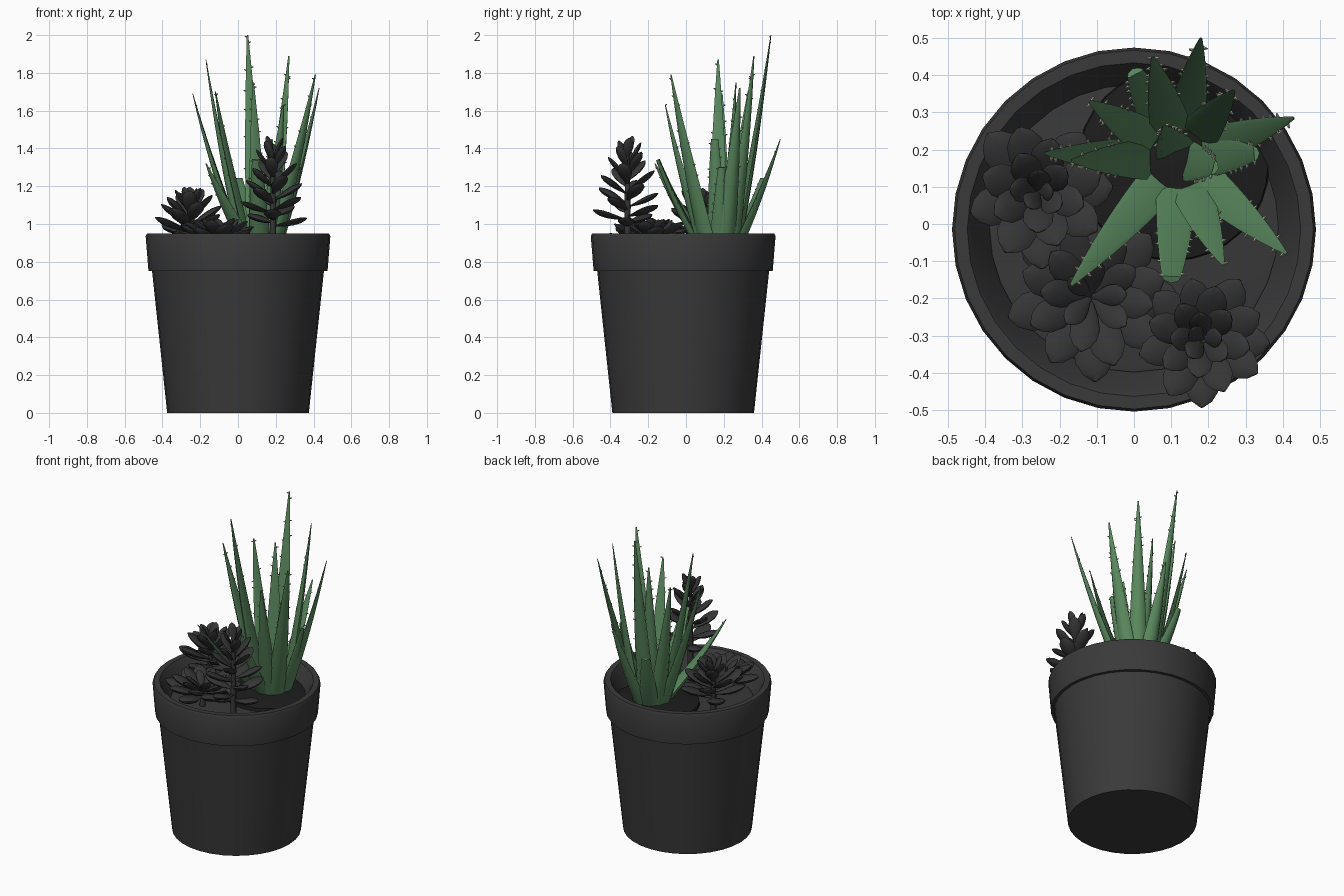
import bpy, bmesh, math, random
from mathutils import Vector

if "Cube" in bpy.data.objects:
    bpy.data.objects.remove(bpy.data.objects["Cube"])

random.seed(4)


def material(name, c):
    m = bpy.data.materials.new(name)
    m.diffuse_color = (*c, 1)
    m.use_nodes = True
    m.node_tree.nodes["Principled BSDF"].inputs["Base Color"].default_value = m.diffuse_color
    return m


POT = material("charcoal pot", (0.042, 0.042, 0.042))
SOIL = material("dark soil", (0.04, 0.04, 0.04))
MOUND = material("darker soil", (0.012, 0.012, 0.012))
DARK = material("black succulent", (0.036, 0.036, 0.037))
GREEN = material("aloe green", (0.1, 0.245, 0.11))
SPINE = material("pale spine", (0.42, 0.42, 0.33))


def finish(bm, name, mat, angle=40):
    bmesh.ops.recalc_face_normals(bm, faces=bm.faces)
    me = bpy.data.meshes.new(name)
    bm.to_mesh(me)
    bm.free()
    me.materials.append(mat)
    ob = bpy.data.objects.new(name, me)
    bpy.context.collection.objects.link(ob)
    bpy.ops.object.select_all(action='DESELECT')
    ob.select_set(True)
    bpy.context.view_layer.objects.active = ob
    bpy.ops.object.shade_smooth_by_angle(angle=math.radians(angle))
    return ob


def skin(bm, rings):
    """Join rings of points into a closed, capped tube."""
    vs = [[bm.verts.new(p) for p in r] for r in rings]
    n = len(vs[0])
    for a, b in zip(vs, vs[1:]):
        for i in range(n):
            j = (i + 1) % n
            bm.faces.new((a[i], a[j], b[j], b[i]))
    bm.faces.new(vs[0][::-1])
    bm.faces.new(vs[-1])


def lathe(name, profile, centre, mat, n=32):
    bm = bmesh.new()
    cx, cy = centre
    ang = [2 * math.pi * i / n for i in range(n)]
    skin(bm, [[(cx + r * math.cos(a), cy + r * math.sin(a), z) for a in ang]
              for r, z in profile])
    return finish(bm, name, mat)


def blade(bm, path, widths, thick, side, n=8, cup=0.0):
    """Sweep a flattened oval along a path; cup curls the edges upwards."""
    rings = []
    for i, p in enumerate(path):
        d = (path[min(i + 1, len(path) - 1)] - path[max(i - 1, 0)]).normalized()
        up = d.cross(side).normalized()
        up = up if up.z >= 0 else -up
        ring = []
        for k in range(n):
            a = 2 * math.pi * k / n
            c = math.cos(a)
            ring.append(p + side * (c * widths[i])
                        + up * (math.sin(a) * thick[i] + cup * widths[i] * c * c))
        rings.append(ring)
    skin(bm, rings)


# pot with overhanging rim, hollow above the soil
lathe("pot", [(0.375, 0), (0.455, 0.75), (0.474, 0.75), (0.489, 0.935), (0.482, 0.95),
              (0.448, 0.95), (0.434, 0.93), (0.37, 0.78)], (0, -0.015), POT)
lathe("soil", [(0.36, 0.79), (0.388, 0.825), (0.37, 0.828), (0.02, 0.83)], (0, -0.01), SOIL)
lathe("soil_mound", [(0.26, 0.82), (0.255, 0.85), (0.14, 0.87), (0.02, 0.875)],
      (0.105, 0.16), MOUND)


# dark rosettes: spoon leaves spiralling up a stem
SPOON = [(0, .2), (.15, .32), (.35, .72), (.58, 1), (.78, .95), (.92, .6), (1, .1)]


def rosette(name, x, y, z0, h, count, len0, len1, tilt0, tilt1, width, power):
    bm = bmesh.new()
    base = Vector((x, y, 0))
    for i in range(count):
        t = i / (count - 1)
        a = i * 2.39996 + random.uniform(-.12, .12)
        length = (len0 + (len1 - len0) * t ** power) * random.uniform(.95, 1.05)
        tilt = math.radians(tilt0 + (tilt1 - tilt0) * t ** 1.3)
        out = Vector((math.cos(a), math.sin(a), 0))
        side = Vector((-math.sin(a), math.cos(a), 0))
        start = base + Vector((0, 0, z0 + h * t))
        path = [start + out * (math.cos(tilt) * s * length)
                + Vector((0, 0, (math.sin(tilt) * s + .12 * s * s) * length))
                for s, w in SPOON]
        wd = length * width
        blade(bm, path, [w * wd for s, w in SPOON],
              [(.25 + .75 * w) * w ** .3 * length * .09 for s, w in SPOON], side, 8, .12)
    # stem
    a0, a1 = base + Vector((0, 0, 0.81)), base + Vector((0, 0, z0 + h))
    blade(bm, [a0, a0.lerp(a1, .5), a1], [.018, .016, .01], [.018, .016, .01],
          Vector((1, 0, 0)))
    finish(bm, name, DARK, 60)


rosette("tall_rosette", 0.185, -0.31, 0.99, 0.37, 23, 0.188, 0.105, 6, 66, 0.245, 1.8)
rosette("left_rosette", -0.255, 0.085, 0.93, 0.165, 22, 0.21, 0.095, 8, 66, 0.265, 1.8)
rosette("low_rosette", -0.115, -0.195, 0.895, 0.045, 23, 0.245, 0.11, 3, 42, 0.235, 1.5)


# aloe: tall tapering leaves given by their tips
TIPS = [(.05, .45, 2.0), (.27, .36, 1.89), (-.17, .17, 1.87), (.41, -.08, 1.79),
        (.08, .265, 1.75), (.43, .285, 1.72), (-.12, .33, 1.70), (-.24, .19, 1.69),
        (.24, -.11, 1.63), (.18, .50, 1.45), (-.17, -.165, 1.32), (.10, -.15, 1.34),
        (.0, .41, 1.24), (.22, .15, 1.45), (.33, .19, 1.3)]
BLUNT = {11: .026, 12: .024, 13: .02, 14: .02}
CENTRE = Vector((0.12, 0.175, 0.86))
bm, sp = bmesh.new(), bmesh.new()
STEPS = 9
for k, tip in enumerate(TIPS):
    tip = Vector(tip)
    out = Vector((tip.x - CENTRE.x, tip.y - CENTRE.y, 0))
    reach = out.length
    out.normalize()
    side = Vector((-out.y, out.x, 0))
    start = CENTRE + out * min(.095, reach * .4)
    ctrl = start.lerp(tip, .5) + out * reach * .07
    ts = [i / STEPS for i in range(STEPS + 1)]
    path = [start * (1 - t) ** 2 + ctrl * (2 * t * (1 - t)) + tip * t * t for t in ts]
    end_w = BLUNT.get(k, .004)
    wid = [end_w + (.055 - end_w) * (1 - t ** 1.5) for t in ts]
    blade(bm, path, wid, [w * .36 for w in wid], side, 8, .3)
    # a few spines along the upper edges
    for i in range(3, STEPS):
        for s in (-1, 1):
            if random.random() < .2:
                continue
            f = random.random()
            p = path[i].lerp(path[i + 1], f)
            w = wid[i] + (wid[i + 1] - wid[i]) * f
            root = p + side * (s * w * .9) - out * w * .25
            end = root + side * (s * .012) + Vector((0, 0, .004))
            blade(sp, [root, end], [.005, .002], [.005, .002], Vector((0, 0, 1)), 4)
finish(bm, "aloe_leaves", GREEN, 60)
finish(sp, "aloe_spines", SPINE)
